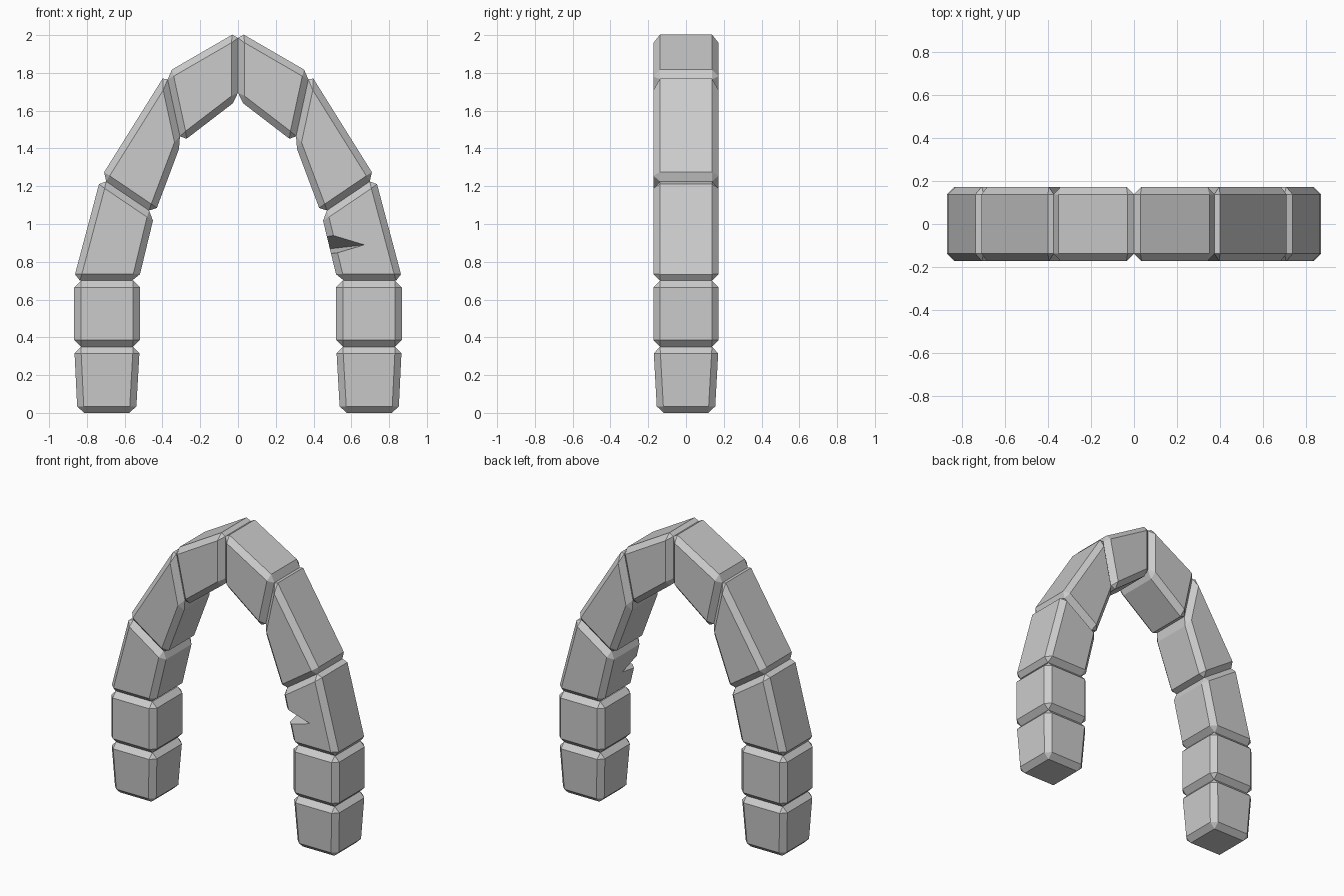
import bpy, bmesh
from mathutils import Vector

if "Cube" in bpy.data.objects:
    bpy.data.objects.remove(bpy.data.objects["Cube"])

HALF_DEPTH = 0.1725
CHAMFER = 0.035


def mesh_object(name, bm):
    bmesh.ops.recalc_face_normals(bm, faces=bm.faces)
    me = bpy.data.meshes.new(name)
    bm.to_mesh(me)
    bm.free()
    ob = bpy.data.objects.new(name, me)
    bpy.context.collection.objects.link(ob)
    return ob


def stone(name, profile, side, low_depth=HALF_DEPTH):
    """Chamfered block from a four-point profile: two lower points, two upper."""
    bm = bmesh.new()
    rings = []
    for s in (-1, 1):
        depths = (low_depth, low_depth, HALF_DEPTH, HALF_DEPTH)
        rings.append([bm.verts.new((side * x, s * d, z))
                      for (x, z), d in zip(profile, depths)])
    front, back = rings
    bm.faces.new(front)
    bm.faces.new(back[::-1])
    for i in range(4):
        j = (i + 1) % 4
        bm.faces.new((front[i], back[i], back[j], front[j]))
    bmesh.ops.recalc_face_normals(bm, faces=bm.faces)
    bmesh.ops.bevel(bm, geom=bm.edges[:], offset=CHAMFER, segments=1,
                    profile=0.5, affect='EDGES', clamp_overlap=True)
    return mesh_object(name, bm)


def chip(target, points):
    """Cut a wedge-shaped nick out of a block corner."""
    bm = bmesh.new()
    v = [bm.verts.new(p) for p in points]
    for a, b, c in ((0, 1, 2), (0, 3, 1), (0, 2, 3), (1, 3, 2)):
        bm.faces.new((v[a], v[b], v[c]))
    cutter = mesh_object("chip_cutter", bm)
    cutter.hide_render = True
    mod = target.modifiers.new("chip", 'BOOLEAN')
    mod.operation = 'DIFFERENCE'
    mod.solver = 'EXACT'
    mod.object = cutter
    bpy.context.view_layer.objects.active = target
    bpy.ops.object.modifier_apply(modifier=mod.name)
    bpy.data.objects.remove(cutter)


# Stones of one half arch, from the ground to the crown
STONES = {
    "base_stone": [(0.54, 0), (0.85, 0), (0.867, 0.35), (0.52, 0.35)],
    "pillar_stone": [(0.52, 0.35), (0.867, 0.35), (0.867, 0.70), (0.52, 0.70)],
    "springer_stone": [(0.527, 0.70), (0.872, 0.70), (0.727, 1.245), (0.442, 1.052)],
    "shoulder_stone": [(0.442, 1.052), (0.727, 1.245), (0.38, 1.80), (0.30, 1.43)],
    "crown_stone": [(0.30, 1.43), (0.38, 1.80), (0, 2.02), (0, 1.66)],
}
for label, side in (("right", 1), ("left", -1)):
    for part, profile in STONES.items():
        low = 0.153 if part == "base_stone" else HALF_DEPTH
        stone(f"{part}_{label}", profile, side, low)

# Nicks: two tips on the faces, then upper and lower points outside the corner
chip(bpy.data.objects["springer_stone_right"],
     [(0.67, -0.174, 0.89), (0.48, 0.0, 0.868), (0.42, -0.25, 1.0), (0.42, -0.25, 0.80)])
chip(bpy.data.objects["base_stone_left"],
     [(-0.39, 0.168, 0.20), (-0.527, 0.04, 0.20), (-0.46, 0.24, 0.31), (-0.46, 0.24, 0.11)])
